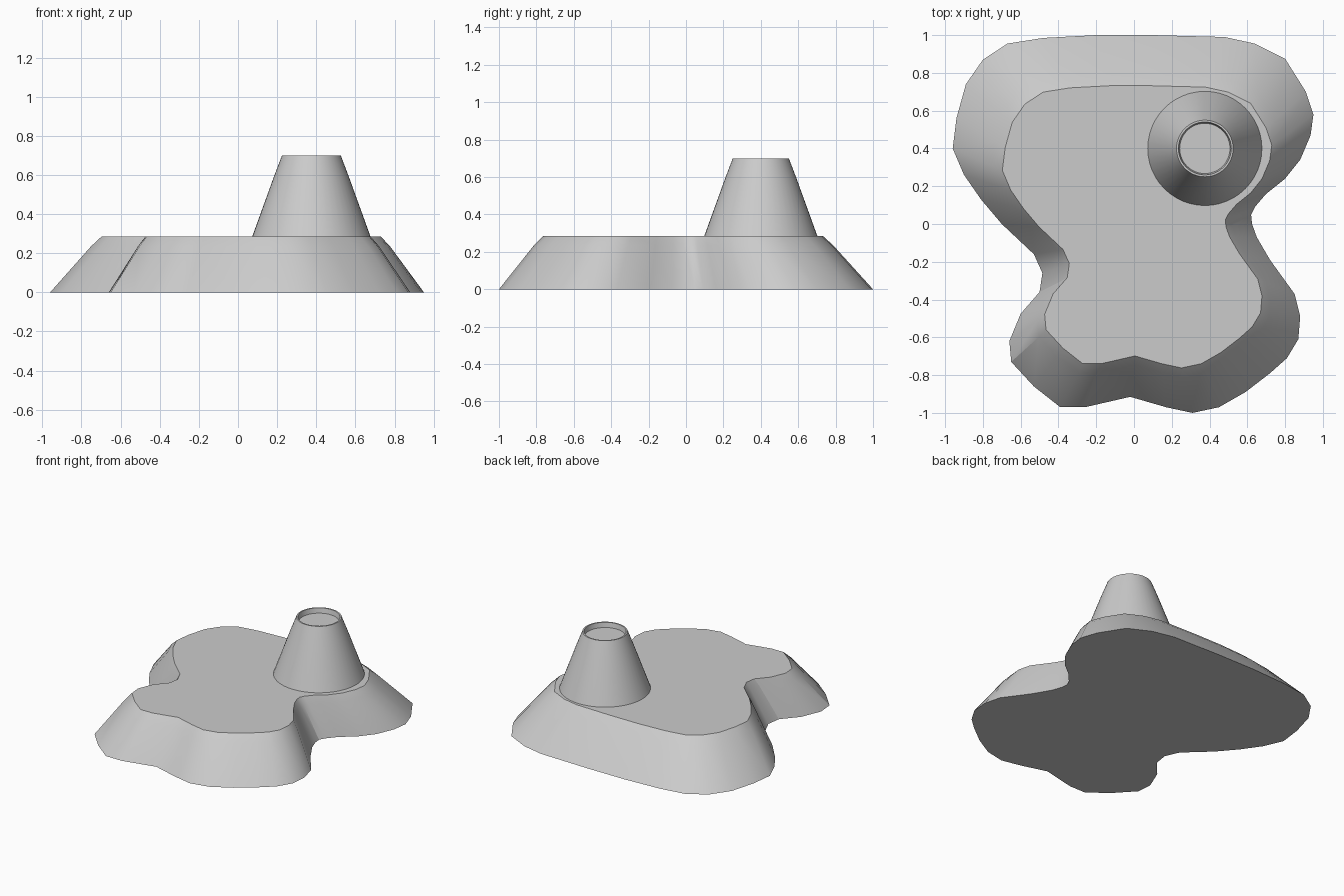
import bpy, bmesh
from math import cos, sin, tau, radians

if "Cube" in bpy.data.objects:
    bpy.data.objects.remove(bpy.data.objects["Cube"])


def loft(name, rings, angle):
    """Closed solid skinned through a list of equal-length rings."""
    bm = bmesh.new()
    loops = [[bm.verts.new(p) for p in ring] for ring in rings]
    for a, b in zip(loops, loops[1:]):
        for i in range(len(a)):
            j = (i + 1) % len(a)
            bm.faces.new((a[i], a[j], b[j], b[i]))
    bm.faces.new(loops[0][::-1])
    bm.faces.new(loops[-1])
    bmesh.ops.recalc_face_normals(bm, faces=bm.faces)
    mesh = bpy.data.meshes.new(name)
    bm.to_mesh(mesh)
    bm.free()
    obj = bpy.data.objects.new(name, mesh)
    bpy.context.collection.objects.link(obj)
    bpy.ops.object.select_all(action='DESELECT')
    obj.select_set(True)
    bpy.context.view_layer.objects.active = obj
    bpy.ops.object.shade_smooth_by_angle(angle=radians(angle))
    return obj


# Island base: shoreline outline, clockwise from the back right
outline = [
    (.48, .99), (.64, .955), (.80, .875), (.91, .70), (.95, .58), (.935, .47),
    (.88, .34), (.80, .24), (.70, .16), (.64, .09), (.62, .05), (.625, 0),
    (.65, -.07), (.72, -.19), (.85, -.37), (.88, -.49), (.87, -.61),
    (.81, -.71), (.72, -.79), (.59, -.89), (.45, -.97), (.31, -1),
    (.17, -.97), (-.02, -.915), (-.26, -.97), (-.39, -.97), (-.53, -.86),
    (-.65, -.73), (-.66, -.62), (-.60, -.475), (-.50, -.36), (-.485, -.26),
    (-.53, -.16), (-.70, 0), (-.81, .13), (-.90, .26), (-.96, .40),
    (-.94, .56), (-.89, .74), (-.80, .87), (-.67, .955), (-.48, .985),
    (-.20, 1), (.10, 1)]
# Each level: height, scale, x shift, y shift
levels = [(0, 1, 0, 0), (.235, .80, .017, -.013), (.285, .747, .02, -.015)]
loft("island_base",
     [[(x * s + dx, y * s + dy, z) for x, y in outline]
      for z, s, dx, dy in levels], 30)

# Volcano cone with a shallow crater: radius and height profile
profile = [(.303, .283), (.19, .595), (.15, .70), (.140, .70), (.133, .665)]
SIDES = 48
loft("volcano_cone",
     [[(.375 + r * cos(tau * i / SIDES), .40 + r * sin(tau * i / SIDES), z)
       for i in range(SIDES)] for r, z in profile], 30)
